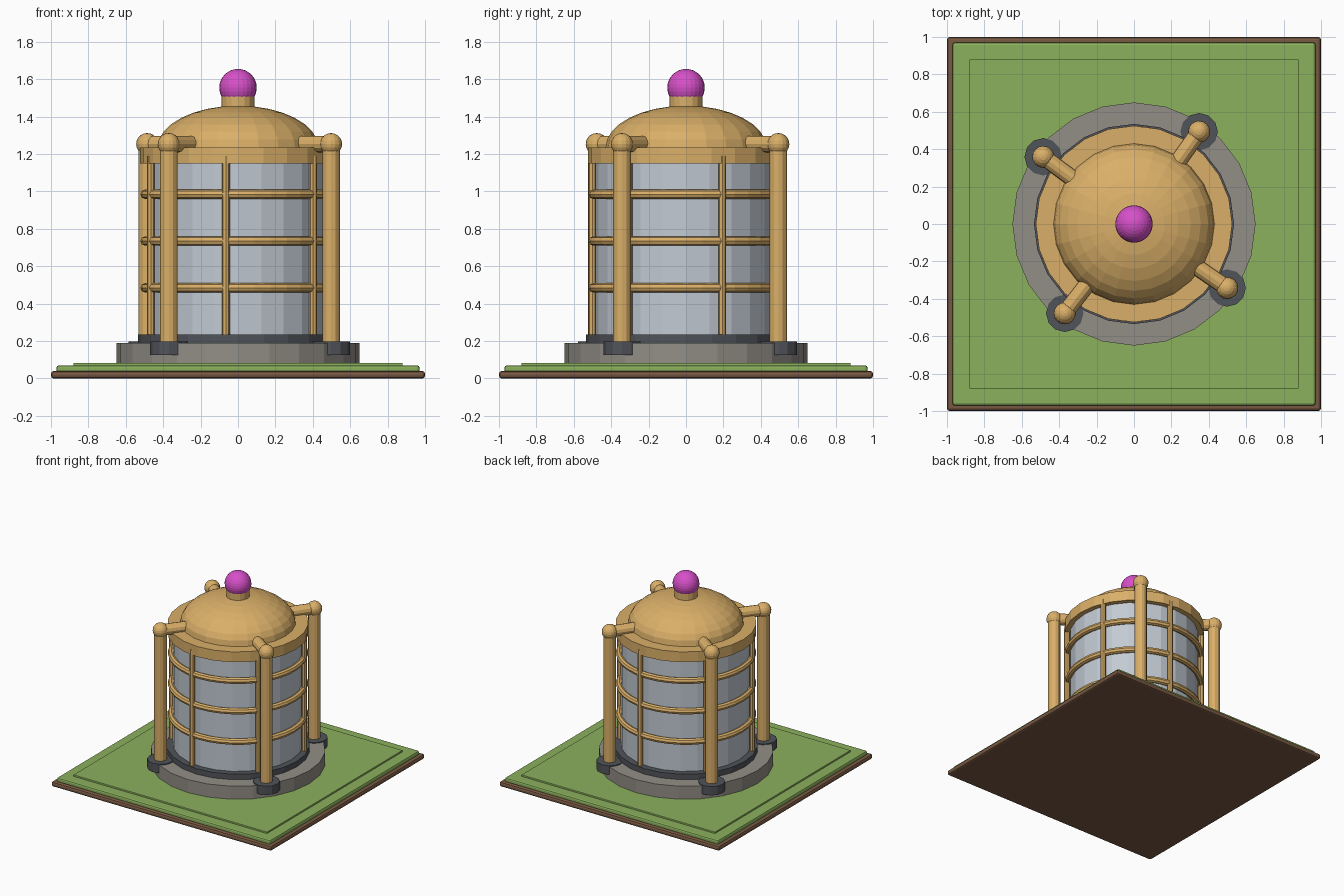
import bpy
from math import sin, cos, radians
from mathutils import Vector

cube = bpy.data.objects.get("Cube")
if cube:
    bpy.data.objects.remove(cube, do_unlink=True)


def material(name, rgb):
    m = bpy.data.materials.new(name)
    m.use_nodes = True
    m.diffuse_color = (*rgb, 1)
    m.node_tree.nodes["Principled BSDF"].inputs["Base Color"].default_value = (*rgb, 1)
    return m


GRASS = material("grass green", (0.26, 0.44, 0.11))
SOIL = material("soil brown", (0.19, 0.10, 0.055))
STONE = material("stone grey", (0.29, 0.27, 0.24))
IRON = material("dark iron", (0.08, 0.087, 0.10))
GLASS = material("pale glass", (0.54, 0.59, 0.65))
BRASS = material("brass", (0.70, 0.43, 0.14))
PINK = material("pink", (0.68, 0.08, 0.58))


def finish(name, mat):
    ob = bpy.context.object
    ob.name = name
    ob.data.materials.append(mat)
    return ob


def slab(name, half, z0, z1, mat, bevel):
    bpy.ops.mesh.primitive_cube_add(size=1, location=(0, 0, (z0 + z1) / 2))
    ob = finish(name, mat)
    ob.scale = (2 * half, 2 * half, z1 - z0)
    bpy.ops.object.transform_apply(location=False, rotation=False, scale=True)
    mod = ob.modifiers.new("soft edge", "BEVEL")
    mod.width = bevel
    mod.segments = 2


def rod(name, a, b, r, mat, sides=12):
    a, b = Vector(a), Vector(b)
    d = b - a
    bpy.ops.mesh.primitive_cylinder_add(vertices=sides, radius=r, depth=d.length,
                                        location=(a + b) / 2,
                                        rotation=d.to_track_quat("Z", "Y").to_euler())
    return finish(name, mat)


def drum(name, r, z0, z1, mat, sides=24):
    return rod(name, (0, 0, z0), (0, 0, z1), r, mat, sides)


def ball(name, loc, r, mat, seg=16, rings=10):
    bpy.ops.mesh.primitive_uv_sphere_add(segments=seg, ring_count=rings, radius=r, location=loc)
    return finish(name, mat)


def polar(angle, r, z):
    return (r * cos(radians(angle)), r * sin(radians(angle)), z)


# Ground tile
slab("soil_base", 1.0, 0, 0.04, SOIL, 0.015)
slab("grass_layer", 0.97, 0.03, 0.07, GRASS, 0.012)
slab("grass_inner", 0.88, 0.06, 0.083, GRASS, 0.003)

# Plinth, tank and lid
drum("stone_plinth", 0.65, 0.07, 0.19, STONE)
drum("iron_plate", 0.535, 0.18, 0.235, IRON)
drum("glass_tank", 0.485, 0.22, 1.17, GLASS)
drum("lid_rim", 0.525, 1.15, 1.235, BRASS)
dome = ball("lid_dome", (0, 0, 1.235), 0.43, BRASS, 24, 16)
dome.scale.z = 0.52
drum("finial_neck", 0.088, 1.43, 1.51, BRASS, 16)
ball("finial_ball", (0, 0, 1.555), 0.1, PINK, 24, 16)

# Cage around the tank
for z in (0.485, 0.735, 0.985):
    bpy.ops.mesh.primitive_torus_add(major_radius=0.497, minor_radius=0.025,
                                     major_segments=36, minor_segments=8, location=(0, 0, z))
    finish("cage_ring", BRASS)
for i in range(6):
    a = 22.6 + 60 * i
    rod("cage_bar", polar(a, 0.505, 0.23), polar(a, 0.505, 1.19), 0.021, BRASS, 8)

# Outer pipes: foot, upright, elbow and arm into the dome
for a in (-34.5, 54.8, 143.5, 232.2):
    top = polar(a, 0.604, 1.253)
    rod("pipe_foot", polar(a, 0.604, 0.125), polar(a, 0.604, 0.197), 0.1, IRON, 12)
    rod("pipe_upright", polar(a, 0.604, 0.19), top, 0.047, BRASS)
    ball("pipe_elbow", top, 0.059, BRASS)
    rod("pipe_arm", top, polar(a, 0.385, 1.253), 0.044, BRASS)
